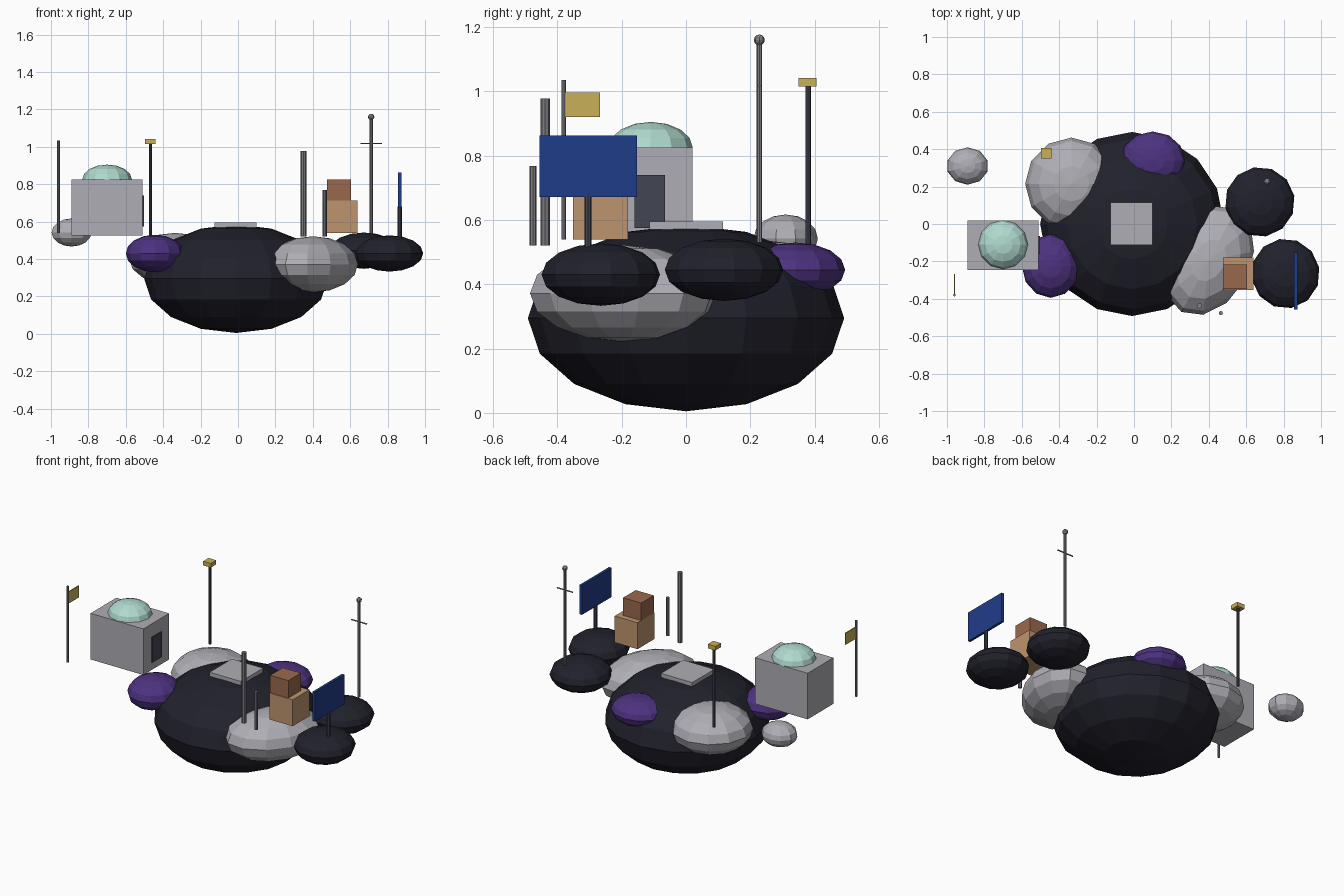
import bpy, math
from mathutils import Vector

if "Cube" in bpy.data.objects:
    bpy.data.objects.remove(bpy.data.objects["Cube"])


def srgb(r, g, b):
    f = lambda c: c / 12.92 if c <= 0.04045 else ((c + 0.055) / 1.055) ** 2.4
    return (f(r / 255), f(g / 255), f(b / 255), 1)


COLOURS = {
    "dark_rock": (33, 33, 44), "pale_stone": (174, 174, 181), "purple_crystal": (77, 50, 128),
    "mint_glass": (176, 218, 207), "slate": (66, 70, 82), "steel": (126, 126, 131),
    "tan_wood": (190, 149, 110), "brown_wood": (154, 105, 77), "blue_sign": (32, 60, 138),
    "gold": (202, 176, 88),
}
MATS = {}
for key, rgb in COLOURS.items():
    MATS[key] = bpy.data.materials.new(key)
    MATS[key].diffuse_color = srgb(*rgb)


def finish(name, mat):
    ob = bpy.context.object
    ob.name = name
    ob.data.materials.append(MATS[mat])
    return ob


def blob(name, mat, centre, radii, turn=0, seg=12, rings=8):
    """Faceted ellipsoid, turned about z in degrees."""
    bpy.ops.mesh.primitive_uv_sphere_add(segments=seg, ring_count=rings, radius=1,
                                         location=centre, rotation=(0, 0, math.radians(turn)))
    bpy.context.object.scale = radii
    return finish(name, mat)


def box(name, mat, lo, hi):
    """Box between two opposite corners."""
    lo, hi = Vector(lo), Vector(hi)
    bpy.ops.mesh.primitive_cube_add(size=1, location=(lo + hi) / 2)
    bpy.context.object.scale = hi - lo
    return finish(name, mat)


def pole(name, mat, x, y, z0, z1, r, sides=8):
    bpy.ops.mesh.primitive_cylinder_add(vertices=sides, radius=r, depth=z1 - z0,
                                        location=(x, y, (z0 + z1) / 2))
    return finish(name, mat)


# Main asteroid body and the lobes sunk into it
blob("main_rock", "dark_rock", (-0.01, 0, 0.295), (0.492, 0.492, 0.29), seg=16)
blob("pale_lobe_back", "pale_stone", (-0.335, 0.215, 0.40), (0.247, 0.247, 0.14))
blob("pale_lobe_front", "pale_stone", (0.40, -0.195, 0.372), (0.312, 0.22, 0.15), turn=62)
blob("purple_lobe_front", "purple_crystal", (-0.445, -0.225, 0.43), (0.155, 0.17, 0.1))
blob("purple_lobe_back", "purple_crystal", (0.10, 0.34, 0.445), (0.172, 0.155, 0.085))

# Separate floating rocks
blob("side_rock_back", "dark_rock", (0.673, 0.118, 0.445), (0.187, 0.187, 0.097), turn=10)
blob("side_rock_front", "dark_rock", (0.81, -0.265, 0.43), (0.183, 0.187, 0.097), turn=10)
blob("small_pale_rock", "pale_stone", (-0.89, 0.31, 0.542), (0.112, 0.1, 0.075), seg=10)

# Landing pad on the summit
box("landing_pad", "pale_stone", (-0.125, -0.113, 0.57), (0.1, 0.115, 0.596))

# Habitat with dome and side door
box("habitat", "pale_stone", (-0.89, -0.245, 0.525), (-0.51, 0.02, 0.825))
blob("habitat_dome", "mint_glass", (-0.70, -0.11, 0.825), (0.133, 0.131, 0.08))
box("habitat_door", "slate", (-0.512, -0.16, 0.575), (-0.503, -0.065, 0.74))

# Flag beside the habitat
pole("flag_pole", "steel", -0.96, -0.38, 0.54, 1.035, 0.007)
box("flag", "gold", (-0.963, -0.38, 0.92), (-0.957, -0.267, 0.996))

# Lamp post
pole("lamp_post", "slate", -0.468, 0.38, 0.5, 1.02, 0.009)
box("lamp_head", "gold", (-0.496, 0.35, 1.015), (-0.441, 0.406, 1.042))

# Antenna mast with crossbar and ball
pole("antenna_mast", "steel", 0.712, 0.228, 0.53, 1.16, 0.009)
blob("antenna_ball", "steel", (0.712, 0.228, 1.16), (0.017, 0.017, 0.017), seg=8, rings=6)
crossbar = pole("antenna_crossbar", "steel", 0.712, 0.228, 0.958, 1.072, 0.004, 6)
crossbar.location.z = 1.018
crossbar.rotation_euler.y = math.pi / 2

# Billboard
pole("sign_post", "slate", 0.865, -0.305, 0.51, 0.68, 0.011)
box("sign_board", "blue_sign", (0.856, -0.456, 0.672), (0.873, -0.153, 0.863))

# Stacked crates
box("lower_crate", "tan_wood", (0.475, -0.352, 0.54), (0.64, -0.18, 0.712))
box("upper_crate", "brown_wood", (0.475, -0.347, 0.712), (0.605, -0.217, 0.826))

# Upright pipes
pole("tall_pipe", "steel", 0.35, -0.438, 0.52, 0.978, 0.015)
pole("short_pipe", "steel", 0.464, -0.476, 0.52, 0.768, 0.011)

for m in bpy.data.materials:
    if m.users and not m.is_grease_pencil:
        m.use_nodes = True
        m.node_tree.nodes["Principled BSDF"].inputs["Base Color"].default_value = m.diffuse_color
